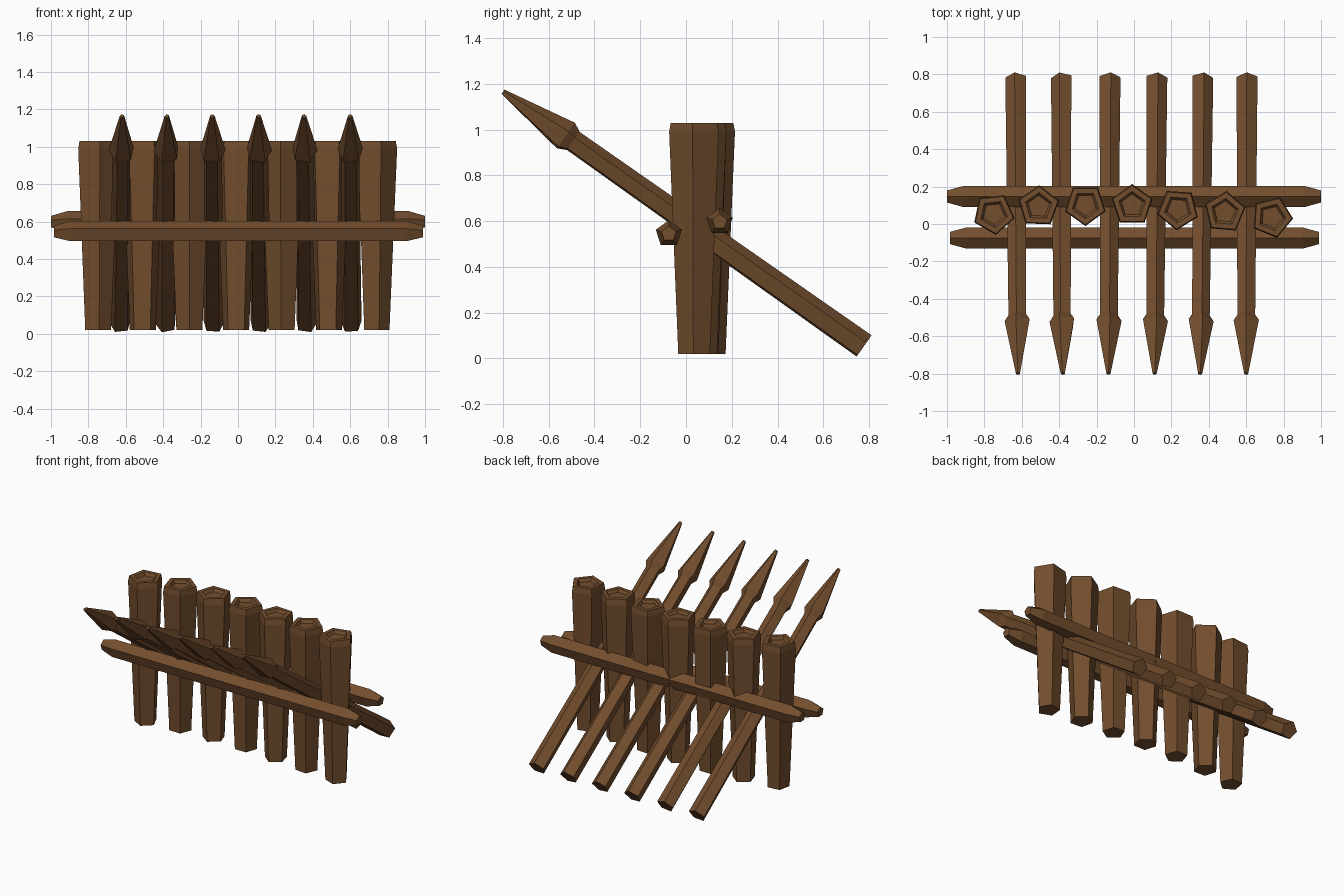
import bpy, bmesh
from math import cos, sin, radians
from mathutils import Vector

if "Cube" in bpy.data.objects:
    bpy.data.objects.remove(bpy.data.objects["Cube"])

wood = bpy.data.materials.new("wood")
wood.diffuse_color = (0.17, 0.075, 0.027, 1)
wood.use_nodes = True
wood.node_tree.nodes["Principled BSDF"].inputs["Base Color"].default_value = wood.diffuse_color


def loft(name, start, end, rings, roll, side):
    """Five-sided timber: rings are (distance from start, radius)."""
    start, end, u = Vector(start), Vector(end), Vector(side)
    d = (end - start).normalized()
    u = (u - d * u.dot(d)).normalized()
    v = d.cross(u)
    bm = bmesh.new()
    loops = []
    for t, r in rings:
        loop = []
        for i in range(5):
            a = radians(roll + 72 * i)
            loop.append(bm.verts.new(start + d * t + u * r * cos(a) + v * r * sin(a)))
        loops.append(loop)
    for a, b in zip(loops, loops[1:]):
        for i in range(5):
            j = (i + 1) % 5
            bm.faces.new((a[i], a[j], b[j], b[i]))
    bm.faces.new(loops[0][::-1])
    bm.faces.new(loops[-1])
    mesh = bpy.data.meshes.new(name)
    bm.to_mesh(mesh)
    bm.free()
    mesh.materials.append(wood)
    obj = bpy.data.objects.new(name, mesh)
    bpy.context.collection.objects.link(obj)
    return obj


# Upright posts: tapered, small chamfer and a shallow recess on top
posts = [(-0.75, 0.055, -84), (-0.51, 0.093, 88), (-0.26, 0.103, -90), (-0.01, 0.10, 90),
         (0.235, 0.08, -94), (0.485, 0.063, 85), (0.737, 0.037, -76)]
post_rings = [(0, 0.073), (0.97, 0.114), (1.01, 0.107), (1.01, 0.075), (0.99, 0.06)]
for k, (x, y, roll) in enumerate(posts):
    loft(f"post_{k + 1}", (x, y, 0.02), (x, y, 1.03), post_rings, roll, (1, 0, 0))

# Horizontal rails with tapered ends
for name, x0, x1, y, z in [("front_rail", -0.985, 0.99, -0.075, 0.544),
                           ("back_rail", -1.0, 1.0, 0.147, 0.597)]:
    n = x1 - x0
    loft(name, (x0, y, z), (x1, y, z),
         [(0, 0.034), (0.09, 0.06), (n - 0.09, 0.06), (n, 0.034)], 90, (0, 1, 0))

# Slanted spears with pointed heads
spears = [(-0.63, -0.62, 98), (-0.385, -0.38, 104), (-0.13, -0.137, 84),
          (0.12, 0.11, 82), (0.365, 0.353, 80), (0.605, 0.60, 92)]
for k, (xb, xt, roll) in enumerate(spears):
    a, b = Vector((xb, 0.777, 0.053)), Vector((xt, -0.80, 1.165))
    n = (b - a).length
    loft(f"spear_{k + 1}", a, b,
         [(0, 0.059), (n - 0.375, 0.05), (n - 0.335, 0.071), (n, 0.012)], roll, (1, 0, 0))
